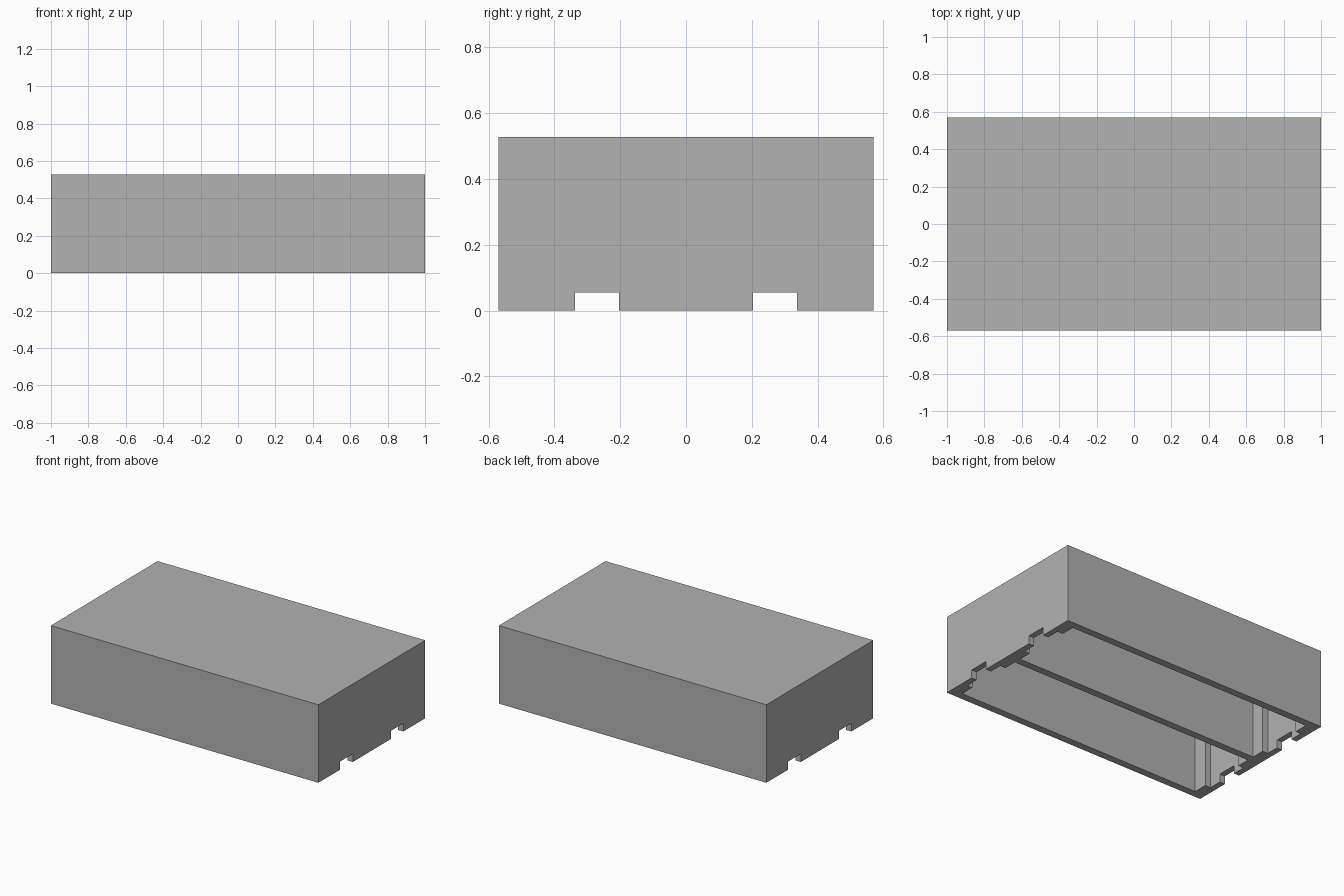
import bpy
import bmesh

if "Cube" in bpy.data.objects:
    bpy.data.objects.remove(bpy.data.objects["Cube"], do_unlink=True)

# Overall size and wall thicknesses
HALF_X, HALF_Y, HEIGHT = 1.0, 0.57, 0.527
SIDE_WALL, END_WALL, THIN_END, ROOF = 0.05, 0.08, 0.04, 0.05
HALF_DIVIDER = 0.025
SLOT_Y, SLOT_HALF, SLOT_HEIGHT = 0.27, 0.067, 0.055
RECESS_HALF = 0.155

grey = bpy.data.materials.new("plain grey")
grey.use_nodes = True
colour = (0.445, 0.445, 0.445, 1)
grey.diffuse_color = colour
grey.node_tree.nodes["Principled BSDF"].inputs["Base Color"].default_value = colour


def prism(name, outline, z0, z1):
    """Extrude an outline in x and y from z0 up to z1."""
    bm = bmesh.new()
    face = bm.faces.new([bm.verts.new((x, y, z0)) for x, y in outline])
    top = bmesh.ops.extrude_face_region(bm, geom=[face])["geom"]
    verts = [v for v in top if isinstance(v, bmesh.types.BMVert)]
    bmesh.ops.translate(bm, verts=verts, vec=(0, 0, z1 - z0))
    bmesh.ops.recalc_face_normals(bm, faces=bm.faces)
    mesh = bpy.data.meshes.new(name)
    bm.to_mesh(mesh)
    bm.free()
    mesh.materials.append(grey)
    obj = bpy.data.objects.new(name, mesh)
    bpy.context.collection.objects.link(obj)
    return obj


def rectangle(x0, x1, y0, y1):
    return [(x0, y0), (x1, y0), (x1, y1), (x0, y1)]


def cut(target, cutter):
    cutter.hide_render = True
    mod = target.modifiers.new("cut", "BOOLEAN")
    mod.operation = "DIFFERENCE"
    mod.solver = "EXACT"
    mod.object = cutter
    bpy.context.view_layer.objects.active = target
    bpy.ops.object.modifier_apply(modifier=mod.name)
    bpy.data.objects.remove(cutter, do_unlink=True)


# Closed block that becomes the hollow shell
shell = prism("shell", rectangle(-HALF_X, HALF_X, -HALF_Y, HALF_Y), 0, HEIGHT)

# Two open-bottomed cavities, with the end walls recessed behind each slot
inner_x, deep_x = HALF_X - END_WALL, HALF_X - THIN_END
for side in (-1, 1):
    y = side * SLOT_Y
    low, high = sorted((side * HALF_DIVIDER, side * (HALF_Y - SIDE_WALL)))
    right_end = [(inner_x, low), (inner_x, y - RECESS_HALF),
                 (deep_x, y - RECESS_HALF), (deep_x, y + RECESS_HALF),
                 (inner_x, y + RECESS_HALF), (inner_x, high)]
    left_end = [(-px, py) for px, py in reversed(right_end)]
    cut(shell, prism("cavity_cutter", right_end + left_end, -0.1, HEIGHT - ROOF))

# Rectangular slots through the foot of both end walls
for side in (-1, 1):
    y = side * SLOT_Y
    slot = rectangle(-1.1, 1.1, y - SLOT_HALF, y + SLOT_HALF)
    cut(shell, prism("slot_cutter", slot, -0.1, SLOT_HEIGHT))
